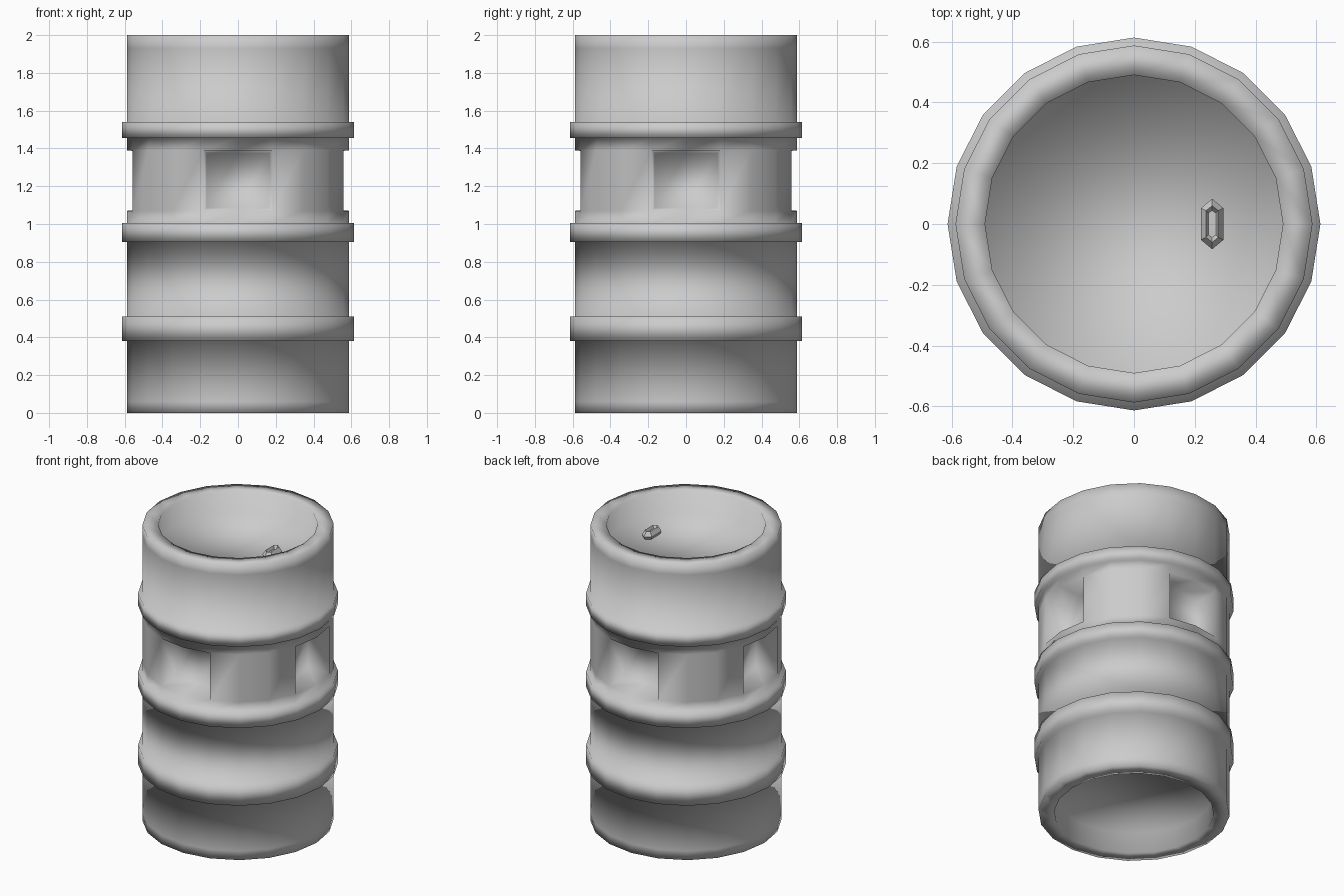
import bpy, bmesh, math
from mathutils import Vector

if "Cube" in bpy.data.objects:
    bpy.data.objects.remove(bpy.data.objects["Cube"])

SIDES = 20
R, R_RING = 0.587, 0.613


def make_object(name, bm, smooth):
    bmesh.ops.recalc_face_normals(bm, faces=bm.faces[:])
    for f in bm.faces:
        f.smooth = smooth
    mesh = bpy.data.meshes.new(name)
    bm.to_mesh(mesh)
    bm.free()
    obj = bpy.data.objects.new(name, mesh)
    bpy.context.collection.objects.link(obj)
    return obj


def loft(bm, loops):
    """Bridge equal-length point loops with quads and cap both ends."""
    rings = [[bm.verts.new(p) for p in loop] for loop in loops]
    n = len(rings[0])
    for a, b in zip(rings, rings[1:]):
        for i in range(n):
            j = (i + 1) % n
            bm.faces.new((a[i], a[j], b[j], b[i]))
    bm.faces.new(rings[0])
    bm.faces.new(rings[-1])


def circle(r, z):
    return [(r * math.cos(2 * math.pi * i / SIDES),
             r * math.sin(2 * math.pi * i / SIDES), z) for i in range(SIDES)]


# Barrel wall profile: recessed base, three raised hoops, recessed lid
profile = [(0.49, 0.14), (0.49, 0), (R, 0), (R, 0.06)]
for low, high in [(0.38, 0.51), (0.905, 1.005), (1.455, 1.54)]:
    profile += [(R, low), (R_RING, low), (R_RING, high), (R, high)]
    if low == 0.905:
        profile += [(R, 1.07), (R, 1.39)]
profile += [(R, 1.93), (R, 2), (0.49, 2), (0.49, 1.855)]

bm = bmesh.new()
loft(bm, [circle(r, z) for r, z in profile])
bmesh.ops.recalc_face_normals(bm, faces=bm.faces[:])

# Four hand-grip recesses, each two wall panels wide
for k in range(4):
    d = Vector((math.cos(k * math.pi / 2), math.sin(k * math.pi / 2), 0))
    panels = []
    for f in bm.faces:
        c = f.calc_center_median()
        flat = Vector((c.x, c.y, 0))
        if abs(c.z - 1.23) < 0.01 and flat.length > 0.57 \
                and flat.normalized().dot(d) > math.cos(math.radians(17)):
            panels.append(f)
    bmesh.ops.inset_region(bm, faces=panels, thickness=0.015, use_even_offset=True)
    verts = list({v for f in panels for v in f.verts})
    bmesh.ops.translate(bm, verts=verts, vec=-0.15 * d)
make_object("keg_body", bm, True)


# Small faceted fitting on the lid
def hexagon(w, flat, tip, z):
    pts = [(w, -flat), (w, flat), (0, tip), (-w, flat), (-w, -flat), (0, -tip)]
    return [(0.257 + x, y, z) for x, y in pts]


bm = bmesh.new()
loft(bm, [hexagon(0.025, 0.045, 0.065, 1.845),
          hexagon(0.037, 0.052, 0.083, 1.875),
          hexagon(0.02, 0.044, 0.06, 1.905),
          hexagon(0.012, 0.036, 0.045, 1.885)])
make_object("lid_fitting", bm, False)
